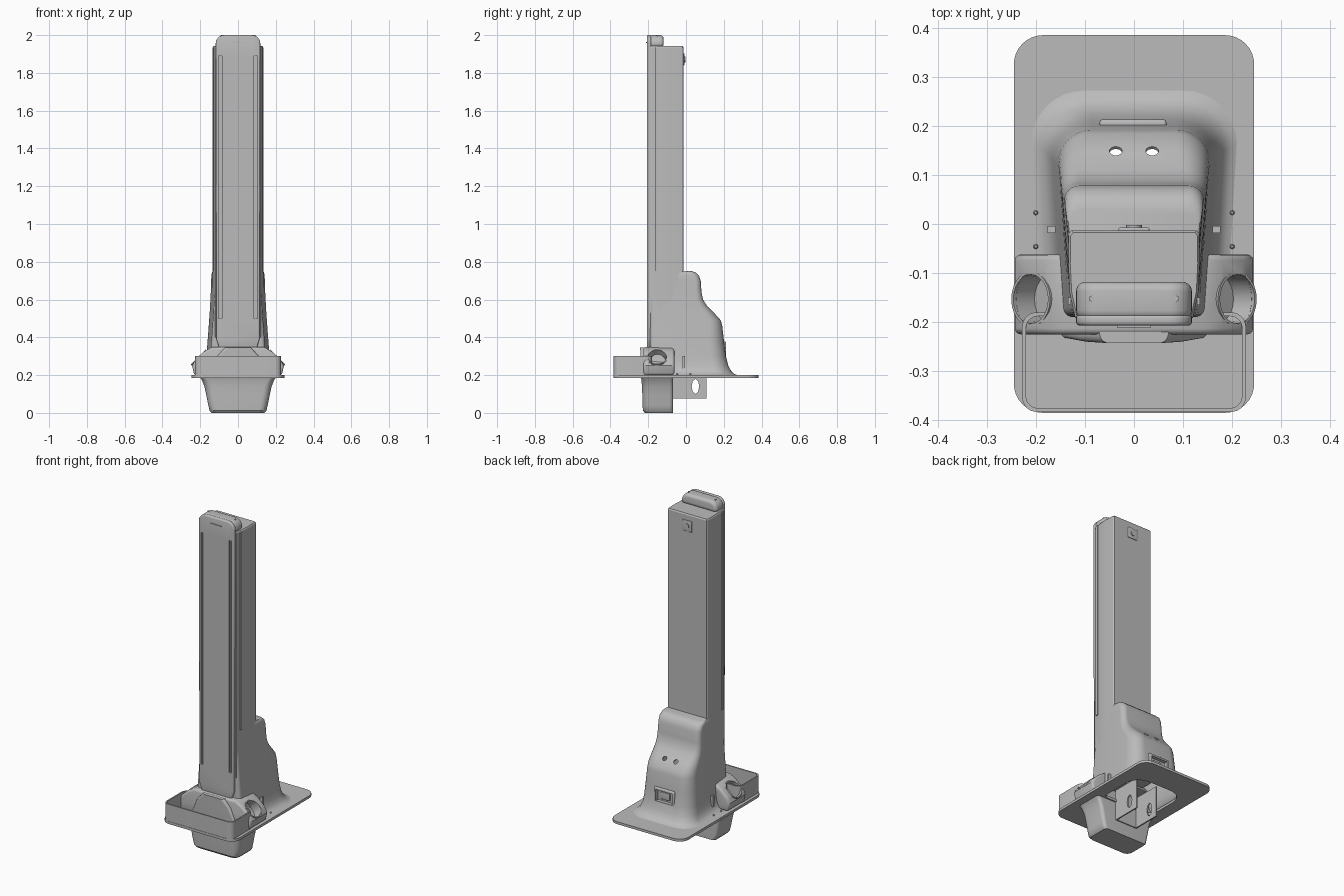
import bpy, bmesh, math
from mathutils import Vector, Matrix

if "Cube" in bpy.data.objects:
    bpy.data.objects.remove(bpy.data.objects["Cube"])

grey = bpy.data.materials.new("plain grey")
grey.use_nodes = True
grey.diffuse_color = (0.5, 0.5, 0.5, 1)
grey.node_tree.nodes["Principled BSDF"].inputs["Base Color"].default_value = (0.5, 0.5, 0.5, 1)


def finish(name, bm):
    bmesh.ops.recalc_face_normals(bm, faces=bm.faces)
    me = bpy.data.meshes.new(name)
    bm.to_mesh(me)
    bm.free()
    ob = bpy.data.objects.new(name, me)
    me.materials.append(grey)
    bpy.context.collection.objects.link(ob)
    return ob


def activate(ob):
    bpy.ops.object.select_all(action='DESELECT')
    ob.select_set(True)
    bpy.context.view_layer.objects.active = ob


def modify(ob, kind, **settings):
    m = ob.modifiers.new(kind.lower(), kind)
    for k, v in settings.items():
        setattr(m, k, v)
    activate(ob)
    bpy.ops.object.modifier_apply(modifier=m.name)
    return ob


def smooth(ob, angle=35):
    activate(ob)
    bpy.ops.object.shade_smooth_by_angle(angle=math.radians(angle))
    return ob


def cut(ob, cutters):
    for c in cutters:
        modify(ob, 'BOOLEAN', operation='DIFFERENCE', object=c, solver='EXACT')
        bpy.data.objects.remove(c)
    return ob


def ring(hx, y0, y1, r_front, r_back, front_in=0.0, n=8):
    """Rounded rectangle outline, optionally narrower at the front."""
    pts = []
    hf = hx - front_in
    corners = [(hx - r_back, y1 - r_back, r_back, 0), (-hx + r_back, y1 - r_back, r_back, 90),
               (-hf + r_front, y0 + r_front, r_front, 180), (hf - r_front, y0 + r_front, r_front, 270)]
    for cx, cy, r, start in corners:
        for i in range(n + 1):
            a = math.radians(start + 90 * i / n)
            pts.append((cx + r * math.cos(a), cy + r * math.sin(a)))
    return pts


def loft(name, layers, cap_start=True, cap_end=True):
    """Skin a stack of (z, outline) layers."""
    bm = bmesh.new()
    rows = [[bm.verts.new((x, y, z)) for x, y in pts] for z, pts in layers]
    n = len(rows[0])
    for a, b in zip(rows, rows[1:]):
        for i in range(n):
            j = (i + 1) % n
            bm.faces.new((a[i], a[j], b[j], b[i]))
    if cap_start:
        bm.faces.new(rows[0])
    if cap_end:
        bm.faces.new(rows[-1])
    return finish(name, bm)


def front_prism(name, pts, y0, y1):
    """Extrude an x-z outline along y."""
    bm = bmesh.new()
    f = bm.faces.new([bm.verts.new((x, y0, z)) for x, z in pts])
    ext = bmesh.ops.extrude_face_region(bm, geom=[f])
    bmesh.ops.translate(bm, vec=(0, y1 - y0, 0),
                        verts=[v for v in ext["geom"] if isinstance(v, bmesh.types.BMVert)])
    return finish(name, bm)


def box(name, x0, x1, y0, y1, z0, z1, bevel=0.0):
    ob = front_prism(name, [(x0, z0), (x1, z0), (x1, z1), (x0, z1)], y0, y1)
    if bevel:
        modify(ob, 'BEVEL', width=bevel, segments=4)
        smooth(ob)
    return ob


def rod(name, centre, axis, r1, depth, r2=None, sides=24):
    bm = bmesh.new()
    rot = Vector((0, 0, 1)).rotation_difference(Vector(axis)).to_matrix().to_4x4()
    bmesh.ops.create_cone(bm, cap_ends=True, segments=sides, radius1=r1,
                          radius2=r1 if r2 is None else r2, depth=depth,
                          matrix=Matrix.Translation(centre) @ rot)
    return finish(name, bm)


# Base plate with the opening under the housing
plate = loft("base_plate", [(z, ring(0.245, -0.385, 0.385, 0.06, 0.06)) for z in (0.185, 0.2)])
cut(plate, [loft("plate_cutter", [(z, ring(0.165, -0.06, 0.22, 0.03, 0.09)) for z in (0.1, 0.3)])])
smooth(plate)

# Rear housing: hollow shell that flares into the plate
profile = [(0.199, .212, .275, .11), (0.205, .198, .257, .10), (0.22, .184, .240, .09),
           (0.25, .173, .224, .085), (0.30, .167, .211, .08), (0.38, .161, .201, .075),
           (0.46, .155, .192, .07), (0.49, .153, .184, .07), (0.53, .150, .148, .06),
           (0.565, .148, .112, .045), (0.60, .146, .090, .035), (0.64, .144, .082, .03),
           (0.70, .142, .078, .03), (0.728, .141, .068, .03), (0.744, .138, .050, .03),
           (0.75, .134, .030, .03)]
housing = loft("rear_housing", [(z, ring(hx, -0.19, yb, 0.02, r, 0.02)) for z, hx, yb, r in profile],
               cap_start=False)
modify(housing, 'SOLIDIFY', thickness=0.007, offset=-1)
holes = [rod("hole_cutter", (s * 0.037, 0.15, 0.53), (0, 0.7, 0.7), 0.013, 0.06) for s in (-1, 1)]
holes.append(box("socket_cutter", -0.058, 0.058, 0.15, 0.25, 0.295, 0.365))
cut(housing, holes)
smooth(housing, 40)

# Power socket in the back of the housing
frame = box("socket_frame", -0.07, 0.066, 0.192, 0.213, 0.283, 0.377, 0.006)
cut(frame, [box("frame_cutter", -0.056, 0.052, 0.15, 0.25, 0.297, 0.363)])
box("socket_plate", -0.06, 0.06, 0.182, 0.19, 0.29, 0.37)
box("socket_plug", -0.03, 0.03, 0.188, 0.2, 0.308, 0.35, 0.004)

# Column
half = [(0.128, -0.013), (0.133, -0.02), (0.134, -0.08), (0.131, -0.14), (0.120, -0.192)]
outline = half + [(-x, y) for x, y in reversed(half)]
column = loft("column", [(0.36, outline), (1.935, outline),
                         (1.942, [(x * 0.97, -0.1 + (y + 0.1) * 0.95) for x, y in outline])])
smooth(column, 20)
for s in (-1, 1):
    box("column_side_strip", s * 0.1315 - 0.003, s * 0.1315 + 0.003, -0.165, -0.15, 0.75, 1.935)

# Button on the back of the column
box("button_bezel", -0.032, 0.032, -0.016, -0.007, 1.84, 1.904, 0.008)
rod("button", (0, -0.006, 1.872), (0, 1, 0), 0.016, 0.008)

# Front panel with rounded ends and two long grooves
corner = [(0.118 - 0.045 + 0.045 * math.cos(a), 1.955 + 0.045 * math.sin(a))
          for a in [math.pi / 2 * i / 8 for i in range(9)]]
side = [(0.07, 0.335), (0.1, 0.345), (0.114, 0.39)] + corner
panel = front_prism("front_panel", side + [(-x, z) for x, z in reversed(side)], -0.207, -0.185)
modify(panel, 'BEVEL', width=0.007, segments=3, limit_method='ANGLE', angle_limit=math.radians(50))
cut(panel, [box("groove_cutter", s * 0.094 - 0.008, s * 0.094 + 0.008, -0.23, -0.198, 0.5, 1.89)
            for s in (-1, 1)])
smooth(panel)
for s in (-1, 1):
    box("groove_rail", s * 0.094 - 0.002, s * 0.094 + 0.002, -0.204, -0.196, 0.5, 1.89)
box("panel_slit", -0.035, 0.035, -0.211, -0.205, 1.957, 1.963)

# Rounded cap bar behind the panel top
cap = front_prism("top_cap", [(x, max(z, 1.94)) for x, z in corner] +
                  [(-x, max(z, 1.94)) for x, z in reversed(corner)] + [(-0.118, 1.935), (0.118, 1.935)],
                  -0.195, -0.118)
modify(cap, 'BEVEL', width=0.024, segments=5, limit_method='ANGLE', angle_limit=math.radians(50))
smooth(cap)
for s in (-1, 1):
    rod("cap_screw", (s * 0.087, -0.152, 1.998), (0, 0, 1), 0.006, 0.006, sides=6)

# Collar around the column foot, with tilted cup recesses
half = [(0.232, 0.2), (0.243, 0.25), (0.225, 0.285), (0.18, 0.325), (0.14, 0.348)]
collar = front_prism("collar", half + [(-x, z) for x, z in reversed(half)], -0.225, -0.062)
modify(collar, 'BEVEL', width=0.012, segments=3, limit_method='ANGLE', angle_limit=math.radians(60))
cut(collar, [rod("cup_cutter", (s * 0.205, -0.153, 0.295), (s * 0.7, 0, 0.7), 0.052, 0.11)
             for s in (-1, 1)])
# Open the middle into the plate hole from below
cut(collar, [box("collar_cutter", -0.14, 0.14, -0.17, 0.0, 0.15, 0.33)])
smooth(collar)
for s in (-1, 1):
    tube = rod("cup_rim", (s * 0.2, -0.153, 0.286), (s * 0.7, 0, 0.7), 0.056, 0.03)
    cut(tube, [rod("rim_cutter", (s * 0.2, -0.153, 0.286), (s * 0.7, 0, 0.7), 0.05, 0.1)])
    smooth(tube)

# Curved tongue running from the collar down into the tray
tongue = loft("collar_tongue", [(0.2, ring(0.15, -0.232, -0.2, 0.01, 0.01)),
                                (0.3, ring(0.11, -0.24, -0.2, 0.015, 0.01)),
                                (0.345, ring(0.07, -0.243, -0.2, 0.02, 0.01))])
smooth(tongue)

# Open front tray
outer = ring(0.228, -0.383, -0.18, 0.03, 0.03)
inner = ring(0.220, -0.375, -0.188, 0.024, 0.024)
smooth(loft("front_tray", [(0.199, outer), (0.302, outer), (0.302, inner), (0.206, inner)]))

# Tapered foot below the plate
foot = [(0.19, .203, -.240, .03), (0.175, .192, -.236, .035), (0.14, .178, -.233, .04),
        (0.09, .167, -.231, .04), (0.04, .157, -.230, .04), (0.012, .151, -.228, .04),
        (0.0, .140, -.218, .035)]
smooth(loft("lower_foot", [(z, ring(hx, y0, -0.068, r, 0.02)) for z, hx, y0, r in foot]))

# Bracket plates with a pointed slot
for s in (-1, 1):
    bracket = box("under_bracket", s * 0.07 - 0.004, s * 0.07 + 0.004, -0.07, 0.108, 0.075, 0.26)
    slot = rod("slot_cutter", (s * 0.07, 0.05, 0.14), (1, 0, 0), 0.02, 0.06, sides=8)
    slot.data.transform(Matrix.Translation((0, 0, 0.14)) @ Matrix.Diagonal((1, 1, 2, 1))
                        @ Matrix.Translation((0, 0, -0.14)))
    cut(bracket, [slot])
    # Plate studs and side clips
    for y in (0.023, -0.046):
        rod("plate_stud", (s * 0.2, y, 0.203), (0, 0, 1), 0.006, 0.01, 0.003, sides=6)
    box("side_clip", s * 0.168 - 0.008, s * 0.168 + 0.008, -0.018, -0.004, 0.235, 0.30)
box("bracket_bridge", -0.07, 0.07, -0.07, -0.062, 0.075, 0.26)
